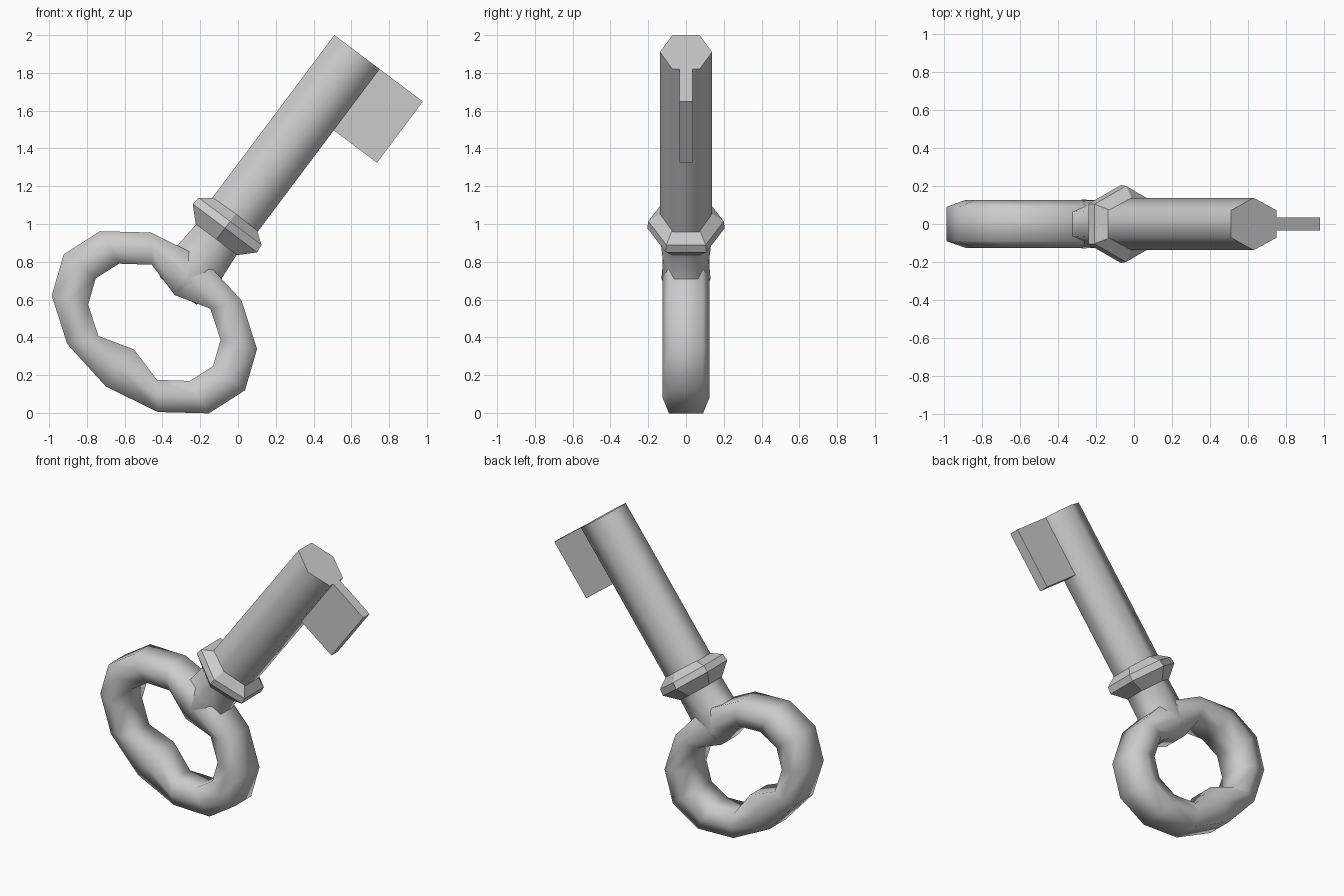
import bpy, bmesh, math
from mathutils import Matrix

if "Cube" in bpy.data.objects:
    bpy.data.objects.remove(bpy.data.objects["Cube"])

# Key frame: local x = across, local y = thickness, local z = along the shaft (0 at the tip)
FRAME = Matrix(((0.8, 0, 0.6, 0.63),
                (0, 1, 0, 0),
                (-0.6, 0, 0.8, 1.91),
                (0, 0, 0, 1)))


def loft(name, rings, angle, closed=False):
    """Skin a list of equal-length vertex rings; cap the ends unless closed."""
    bm = bmesh.new()
    loops = [[bm.verts.new(p) for p in ring] for ring in rings]
    n = len(loops[0])
    pairs = list(zip(loops, loops[1:])) + ([(loops[-1], loops[0])] if closed else [])
    for a, b in pairs:
        for i in range(n):
            j = (i + 1) % n
            bm.faces.new((a[i], a[j], b[j], b[i]))
    if not closed:
        bm.faces.new(loops[0])
        bm.faces.new(loops[-1])
    bmesh.ops.recalc_face_normals(bm, faces=bm.faces)
    mesh = bpy.data.meshes.new(name)
    bm.to_mesh(mesh)
    bm.free()
    obj = bpy.data.objects.new(name, mesh)
    bpy.context.collection.objects.link(obj)
    obj.matrix_world = FRAME
    bpy.ops.object.select_all(action='DESELECT')
    obj.select_set(True)
    bpy.context.view_layer.objects.active = obj
    bpy.ops.object.shade_smooth_by_angle(angle=math.radians(angle))
    return obj


def hexagon(t, half_x, half_y):
    """Six-sided section at distance t from the tip, corners on +-y."""
    return [(sx * half_x, sy * half_y, -t) for sx, sy in
            ((0, 1), (-1, 0.52), (-1, -0.52), (0, -1), (1, -0.52), (1, 0.52))]


# Six-sided shaft
loft("shaft", [hexagon(0, 0.15, 0.138), hexagon(1.1, 0.15, 0.138)], 75)

# Bevelled collar
loft("collar", [hexagon(*s) for s in ((1.07, 0.14, 0.138), (1.12, 0.208, 0.2),
                                      (1.165, 0.213, 0.205), (1.24, 0.138, 0.135))], 30)

# Neck running into the bow
loft("neck", [hexagon(*s) for s in ((1.2, 0.14, 0.138), (1.25, 0.135, 0.135),
                                    (1.385, 0.146, 0.122), (1.5, 0.185, 0.13),
                                    (1.58, 0.12, 0.1))], 75)

# Oval bow: 12 segments, hexagonal section, inner points at top and bottom
bow = []
for k in range(12):
    c, s = math.cos(k * math.pi / 6), math.sin(k * math.pi / 6)
    inner_b = 0.18 if k in (3, 9) else 0.272

    def point(f, y):
        return ((0.6 + (0.388 - 0.6) * f) * c, y,
                -1.788 + (0.426 + (inner_b - 0.426) * f) * s)
    bow.append([point(f, y) for f, y in ((0, 0.09), (0.5, 0.125), (1, 0.09),
                                         (1, -0.09), (0.5, -0.125), (0, -0.09))])
loft("bow", bow, 80, closed=True)

# Flat bit at the tip
loft("bit", [[(x, y, z) for x, y in ((0.14, -0.035), (0.436, -0.035),
                                     (0.436, 0.035), (0.14, 0.035))]
             for z in (0, -0.405)], 30)
